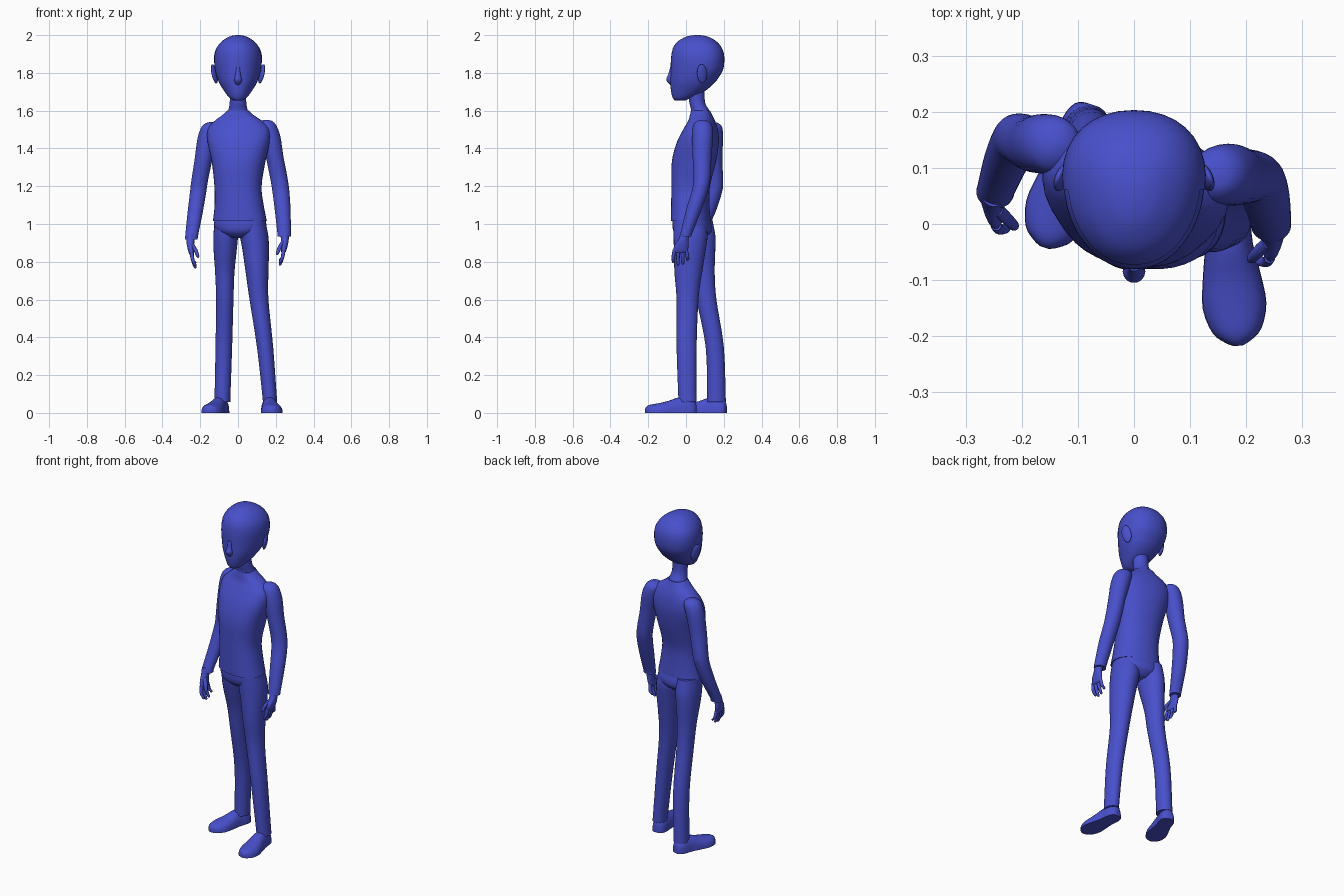
import bpy, bmesh, math
from mathutils import Vector

blue = bpy.data.materials.new("blue")
blue.diffuse_color = (0.065, 0.08, 0.6, 1)


def make(name, rings, angle=45):
    """Skin a list of closed point rings into one smooth object."""
    bm = bmesh.new()
    loops = [[bm.verts.new(p) for p in r] for r in rings]
    n = len(loops[0])
    for a, b in zip(loops, loops[1:]):
        for i in range(n):
            bm.faces.new((a[i], a[(i + 1) % n], b[(i + 1) % n], b[i]))
    bm.faces.new(loops[0][::-1])
    bm.faces.new(loops[-1])
    bmesh.ops.recalc_face_normals(bm, faces=bm.faces)
    me = bpy.data.meshes.new(name)
    bm.to_mesh(me)
    bm.free()
    ob = bpy.data.objects.new(name, me)
    bpy.context.collection.objects.link(ob)
    me.materials.append(blue)
    bpy.ops.object.select_all(action='DESELECT')
    ob.select_set(True)
    bpy.context.view_layer.objects.active = ob
    bpy.ops.object.shade_smooth_by_angle(angle=math.radians(angle))
    return ob


def spline(keys, steps):
    """Smoothly interpolate the key sections."""
    out = []
    for i in range(len(keys) - 1):
        p0, p1, p2, p3 = (keys[max(0, min(len(keys) - 1, i + d))] for d in (-1, 0, 1, 2))
        for s in range(steps):
            t = s / steps
            out.append([0.5 * (2 * b + (c - a) * t + (2 * a - 5 * b + 4 * c - d) * t * t
                               + (3 * b - a - 3 * c + d) * t ** 3)
                        for a, b, c, d in zip(p0, p1, p2, p3)])
    return out + [list(keys[-1])]


def loft(name, keys, n=28, steps=4, turn=0, power=2.0, taper=0):
    """Loft level ovals given as (x, y, z, half width, half depth)."""
    rings = []
    c, s = math.cos(math.radians(turn)), math.sin(math.radians(turn))
    for x, y, z, rx, ry in spline(keys, steps):
        ring = []
        for i in range(n):
            a = 2 * math.pi * i / n
            u, v = (math.copysign(abs(w) ** (2 / power), w) for w in (math.cos(a), math.sin(a)))
            px, py = rx * u * (1 + taper * v), ry * v
            ring.append((x + px * c - py * s, y + px * s + py * c, z))
        rings.append(ring)
    return make(name, rings)


def ball(name, loc, size, tilt=(0, 0, 0)):
    bpy.ops.mesh.primitive_uv_sphere_add(segments=20, ring_count=12, radius=1, location=loc, rotation=tilt)
    ob = bpy.context.object
    ob.name, ob.scale = name, size
    ob.data.materials.append(blue)
    bpy.ops.object.shade_smooth()
    return ob


# Head, hair, face and neck
head = [(0, -.03, 1.655, .025, .03), (0, -.022, 1.668, .045, .048), (0, .008, 1.70, .07, .087),
        (0, .035, 1.75, .1, .118), (0, .055, 1.81, .119, .136), (0, .06, 1.87, .125, .14),
        (0, .06, 1.92, .116, .132), (0, .058, 1.96, .09, .107), (0, .058, 1.987, .053, .066),
        (0, .058, 1.997, .024, .03), (0, .058, 1.999, .004, .005)]
loft("head", head, 36, taper=.12, power=2.15)
hair = loft("hair", [(x, y + .001, z + .001, a * 1.015, b * 1.015) for x, y, z, a, b in head[3:]],
            36, taper=.12, power=2.15)
bm = bmesh.new()
bm.from_mesh(hair.data)
bare = []
for f in bm.faces:
    c = f.calc_center_median()
    if c.z < 1.925 and c.y < .05 or c.z < 1.86 and c.y < .11 or len(f.verts) > 4:
        bare.append(f)
bmesh.ops.delete(bm, geom=bare, context='FACES')
bm.to_mesh(hair.data)
bm.free()
loft("nose", [(0, -.074, 1.735, .008, .008), (0, -.08, 1.75, .018, .018), (0, -.085, 1.768, .02, .02),
              (0, -.081, 1.79, .014, .014), (0, -.074, 1.83, .01, .01)], 14)
for side in (-1, 1):
    ball("ear", (side * .125, .085, 1.795), (.012, .028, .052), (.15, side * .18, side * .4))
loft("neck", [(0, .075, 1.56, .062, .056), (0, .075, 1.60, .052, .048), (0, .06, 1.64, .044, .042),
              (0, .055, 1.70, .044, .043), (0, .055, 1.75, .046, .046)])

# Shirt body, turned slightly so the +x side leads
loft("shirt", [(.01, .025, 1.015, .143, .103), (.006, .023, 1.10, .13, .1), (.0, .025, 1.2, .125, .1),
               (.003, .042, 1.33, .142, .115), (.004, .062, 1.43, .165, .108), (.004, .077, 1.5, .165, .087),
               (.002, .083, 1.545, .128, .068), (0, .08, 1.575, .085, .058), (0, .077, 1.6, .057, .05)],
     36, turn=-10, power=2.25)

# Sleeves
loft("right_sleeve", [(.15, .085, 1.551, .006, .006), (.15, .087, 1.545, .03, .03), (.153, .088, 1.52, .051, .05),
                      (.172, .088, 1.46, .053, .055), (.193, .085, 1.36, .047, .05), (.215, .085, 1.25, .046, .045),
                      (.226, .075, 1.18, .045, .043), (.236, .043, 1.08, .042, .041),
                      (.244, .003, .955, .036, .032), (.244, -.001, .935, .036, .031)])
loft("left_sleeve", [(-.14, .142, 1.54, .006, .006), (-.142, .142, 1.533, .03, .03), (-.145, .142, 1.51, .05, .05),
                     (-.163, .143, 1.45, .052, .053), (-.183, .143, 1.34, .047, .049), (-.203, .152, 1.23, .044, .045),
                     (-.211, .148, 1.17, .043, .043), (-.227, .115, 1.06, .04, .04),
                     (-.245, .065, .94, .034, .032), (-.247, .058, .917, .034, .031)])


# Hands with four fingers and a thumb, palms facing inward
def hand(label, side, x, y, z):
    P = lambda dx, dy, dz, rx, ry: (x - side * dx, y + dy, z + dz, rx, ry)
    loft(label + "_palm", [P(0, 0, .02, .022, .024), P(-.002, -.01, -.02, .021, .027),
                           P(.0, -.021, -.055, .017, .038), P(.005, -.027, -.085, .013, .038),
                           P(.006, -.028, -.092, .008, .03)], 20)
    for i in range(4):
        d, reach = .003 - .02 * i, (.135, .155, .16, .147)[i]
        e = d + (i - 1.5) * -.005
        loft(label + "_finger", [P(.004, d, -.075, .01, .01), P(.01, e, -.115, .0095, .0095),
                                 P(.022, e + .001, -reach + .008, .008, .008),
                                 P(.024, e + .001, -reach, .003, .003)], 12)
    loft(label + "_thumb", [P(.006, -.028, -.03, .011, .013), P(.024, -.046, -.06, .011, .011),
                            P(.036, -.058, -.093, .009, .009), P(.038, -.06, -.104, .003, .003)], 12)


hand("right_hand", 1, .246, -.003, .94)
hand("left_hand", -1, -.25, .055, .925)

# Trousers: hips plus two legs
loft("hips", [(.01, .028, 1.03, .134, .096), (.012, .032, .99, .138, .102), (.01, .035, .955, .115, .095),
              (.008, .037, .925, .05, .06)], 32, turn=-10, power=2.2)
loft("right_leg", [(.078, .018, 1.02, .065, .085), (.085, .024, .94, .075, .09), (.094, .02, .86, .07, .084),
                   (.101, .012, .74, .06, .073), (.111, .008, .6, .05, .058), (.143, .003, .35, .043, .053),
                   (.167, .007, .09, .038, .048), (.169, .008, .06, .039, .049)])
loft("left_leg", [(-.063, .055, 1.02, .06, .085), (-.065, .065, .94, .065, .09), (-.068, .075, .86, .061, .08),
                  (-.07, .091, .74, .051, .061), (-.07, .108, .6, .046, .053), (-.075, .152, .35, .044, .048),
                  (-.082, .161, .09, .042, .049), (-.083, .161, .06, .043, .05)])


# Shoes: flat soled domes swept from heel to toe
def shoe(name, heel, toe):
    heel, toe = Vector(heel), Vector(toe)
    along = (toe - heel)
    across = Vector((-along.y, along.x)).normalized()
    rings = []
    for t, w, h in spline([(0, .012, .04), (.03, .03, .062), (.14, .042, .078), (.34, .043, .082),
                           (.55, .052, .063), (.74, .057, .051), (.9, .044, .043), (.97, .024, .034),
                           (1, .008, .022)], 3):
        ring = []
        for i in range(15):
            a = math.pi * i / 14
            p = heel + along * t + across * w * math.copysign(abs(math.cos(a)) ** .85, math.cos(a))
            ring.append((p.x, p.y, h * max(0, math.sin(a)) ** .8))
        rings.append(ring)
    make(name, rings, 50)


shoe("right_shoe", (.16, .055), (.186, -.217))
shoe("left_shoe", (-.075, .213), (-.16, -.042))
